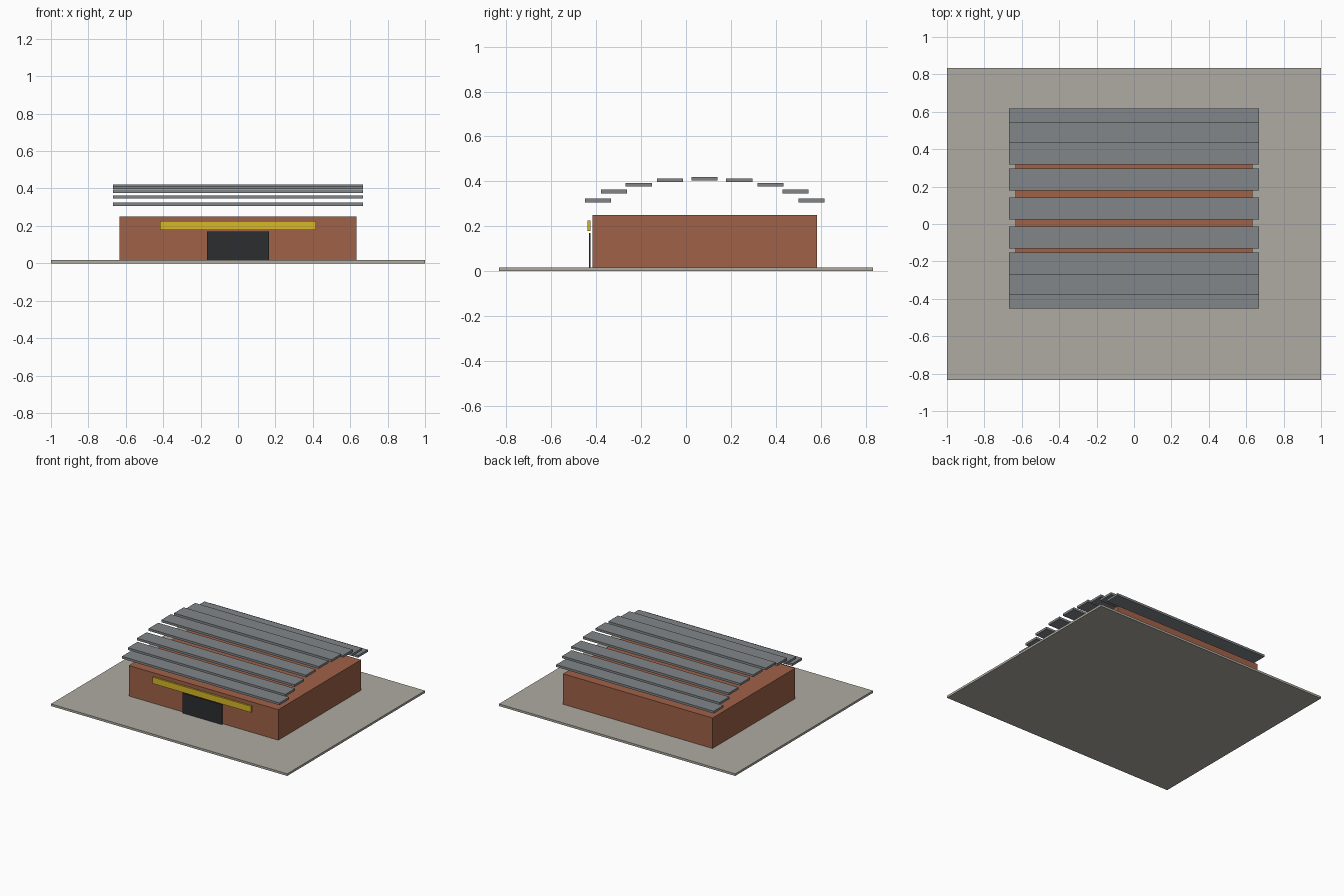
import bpy, math

if "Cube" in bpy.data.objects:
    bpy.data.objects.remove(bpy.data.objects["Cube"])

def material(name, rgb):
    m = bpy.data.materials.new(name)
    m.diffuse_color = (*rgb, 1)
    m.use_nodes = True
    m.node_tree.nodes["Principled BSDF"].inputs["Base Color"].default_value = m.diffuse_color
    return m

def box(name, x, y, z, mat):
    """Box from (min, max) ranges on each axis."""
    bpy.ops.mesh.primitive_cube_add(size=1, location=[(a + b) / 2 for a, b in (x, y, z)])
    o = bpy.context.object
    o.name = name
    o.scale = [b - a for a, b in (x, y, z)]
    bpy.ops.object.transform_apply(location=False, rotation=False, scale=True)
    o.data.materials.append(mat)
    return o

paving = material("paving", (0.43, 0.41, 0.36))
brick = material("brick", (0.35, 0.12, 0.065))
metal = material("metal", (0.22, 0.24, 0.25))
dark = material("dark", (0.025, 0.027, 0.03))
yellow = material("yellow", (0.68, 0.48, 0.02))

# Ground slab, hall, entrance and fascia
box("ground_slab", (-1, 1), (-0.833, 0.833), (0, 0.0167), paving)
box("hall", (-0.633, 0.633), (-0.417, 0.583), (0.0167, 0.25), brick)
box("entrance_door", (-0.167, 0.167), (-0.433, -0.425), (0.0167, 0.17), dark)
box("fascia_board", (-0.417, 0.417), (-0.438, -0.425), (0.178, 0.226), yellow)

# Roof slats spaced along a shallow elliptical arc
for i in range(1, 10):
    a = math.pi * i / 10
    y = 0.083 - 0.5 * math.cos(a)
    z = 0.272 + 0.14 * math.sin(a)
    box(f"roof_slat_{i}", (-0.667, 0.667), (y - 0.0583, y + 0.0583),
        (z - 0.0085, z + 0.0085), metal)
